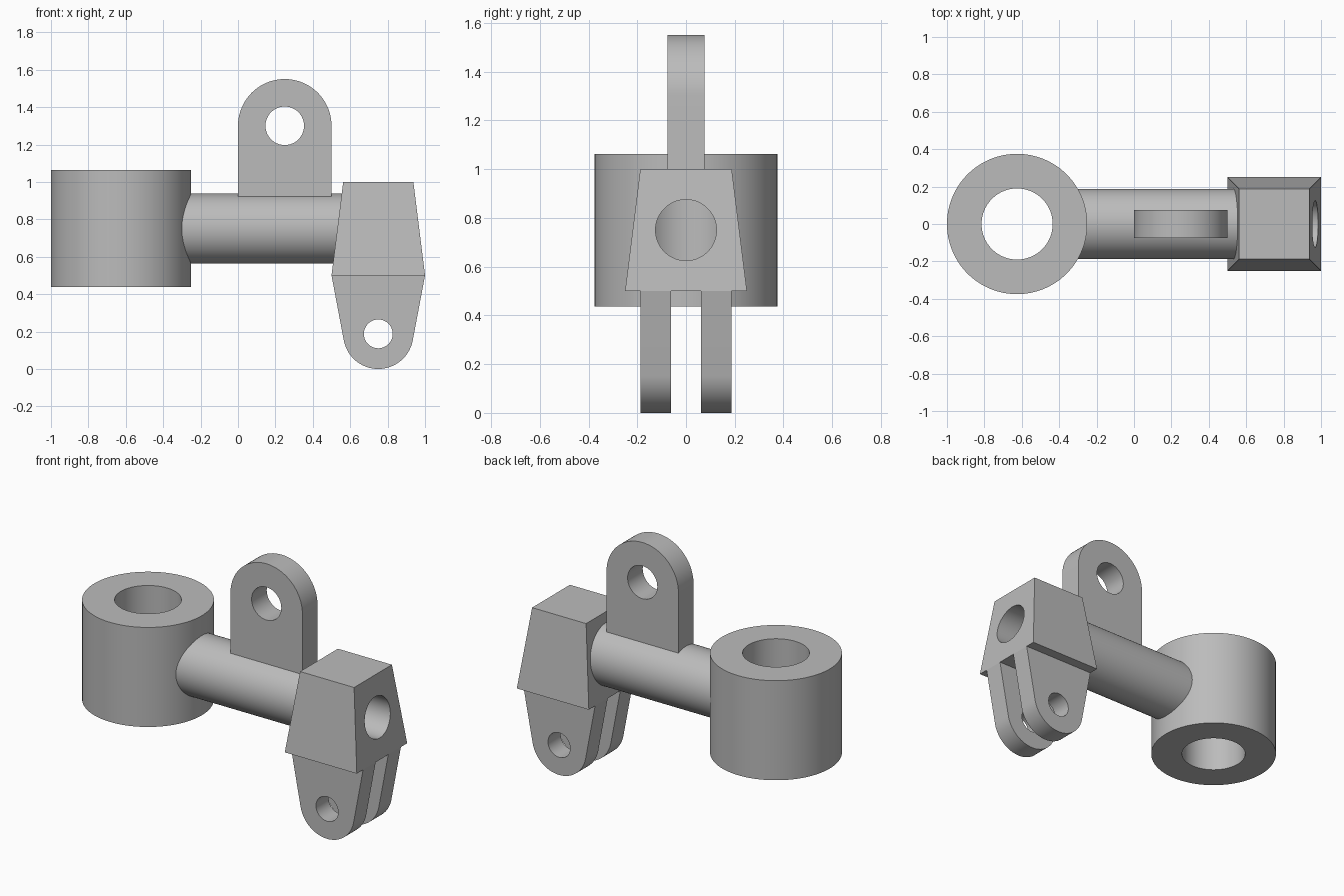
import bpy, bmesh, math
from mathutils import Matrix, Vector

cube = bpy.data.objects.get("Cube")
if cube:
    bpy.data.objects.remove(cube, do_unlink=True)

grey = bpy.data.materials.new("plain grey")
grey.use_nodes = True
colour = (0.5, 0.5, 0.5, 1)
grey.diffuse_color = colour
grey.node_tree.nodes["Principled BSDF"].inputs["Base Color"].default_value = colour


def make_object(name, bm):
    bmesh.ops.recalc_face_normals(bm, faces=bm.faces)
    mesh = bpy.data.meshes.new(name)
    bm.to_mesh(mesh)
    bm.free()
    mesh.materials.append(grey)
    obj = bpy.data.objects.new(name, mesh)
    bpy.context.collection.objects.link(obj)
    return obj


def cylinder(name, radius, start, end, segments=96):
    """Round bar between two points."""
    start, end = Vector(start), Vector(end)
    axis = end - start
    turn = axis.to_track_quat('Z', 'Y').to_matrix().to_4x4()
    bm = bmesh.new()
    bmesh.ops.create_cone(bm, cap_ends=True, segments=segments, radius1=radius,
                          radius2=radius, depth=axis.length,
                          matrix=Matrix.Translation((start + end) / 2) @ turn)
    return make_object(name, bm)


def plate(name, outline, y0, y1):
    """Outline in x and z, extruded along y."""
    bm = bmesh.new()
    face = bm.faces.new([bm.verts.new((x, y0, z)) for x, z in outline])
    moved = bmesh.ops.extrude_face_region(bm, geom=[face])["geom"]
    verts = [v for v in moved if isinstance(v, bmesh.types.BMVert)]
    bmesh.ops.translate(bm, verts=verts, vec=(0, y1 - y0, 0))
    return make_object(name, bm)


def arc(cx, cz, radius, a0, a1, steps=40):
    angles = [a0 + (a1 - a0) * i / steps for i in range(steps + 1)]
    return [(cx + radius * math.cos(a), cz + radius * math.sin(a)) for a in angles]


def cut(obj, *cutters):
    for cutter in cutters:
        mod = obj.modifiers.new("cut", 'BOOLEAN')
        mod.operation = 'DIFFERENCE'
        mod.solver = 'EXACT'
        mod.object = cutter
        bpy.context.view_layer.objects.active = obj
        bpy.ops.object.modifier_apply(modifier=mod.name)


# Cutters
AXIS_Z, COLLAR_X, PIN_X, PIN_Z, END_R = 0.75, -0.625, 0.75, 0.1875, 0.1875
collar_bore = cylinder("collar_bore_cutter", 0.19, (COLLAR_X, 0, 0), (COLLAR_X, 0, 2))
shaft_bore = cylinder("shaft_bore_cutter", 0.125, (COLLAR_X, 0, AXIS_Z), (1.2, 0, AXIS_Z))
lug_hole = cylinder("lug_hole_cutter", 0.103, (0.25, -1, 1.3), (0.25, 1, 1.3))
pin_hole = cylinder("pin_hole_cutter", 0.077, (PIN_X, -1, PIN_Z), (PIN_X, 1, PIN_Z))
cutters = [collar_bore, shaft_bore, lug_hole, pin_hole]

# Vertical collar and hollow shaft
collar = cylinder("collar", 0.375, (COLLAR_X, 0, 0.4375), (COLLAR_X, 0, 1.0625), 128)
cut(collar, collar_bore, shaft_bore)
shaft = cylinder("shaft", 0.1875, (-0.4, 0, AXIS_Z), (0.7, 0, AXIS_Z))
cut(shaft, collar_bore, shaft_bore)

# Upright lug with a rounded top
lug = plate("upper_lug", [(0, 0.9), (0.5, 0.9)] + arc(0.25, 1.3, 0.25, 0, math.pi),
            -0.075, 0.075)
cut(lug, lug_hole)

# Tapered end block
bm = bmesh.new()
bmesh.ops.create_cube(bm, size=1)
for v in bm.verts:
    half = 0.1875 if v.co.z > 0 else 0.25
    v.co = (PIN_X + math.copysign(half, v.co.x), math.copysign(half, v.co.y),
            AXIS_Z + v.co.z * 0.5)
block = make_object("end_block", bm)
cut(block, shaft_bore)

# Pair of fork prongs, sides tangent to the rounded tip
dx, dz = 0.25, 0.5 - PIN_Z
tangent = math.atan2(dz, dx) - math.acos(END_R / math.hypot(dx, dz))
outline = [(PIN_X - dx, 0.5)] + arc(PIN_X, PIN_Z, END_R, math.pi - tangent,
                                    2 * math.pi + tangent) + [(PIN_X + dx, 0.5)]
prongs = []
for name, y in (("front_prong", -0.1875), ("back_prong", 0.0625)):
    prong = plate(name, outline, y, y + 0.125)
    cut(prong, pin_hole)
    prongs.append(prong)

for cutter in cutters:
    bpy.data.objects.remove(cutter, do_unlink=True)

# Smooth the round surfaces, keep edges crisp
bpy.ops.object.select_all(action='DESELECT')
for obj in [collar, shaft, lug, block] + prongs:
    obj.select_set(True)
bpy.context.view_layer.objects.active = collar
bpy.ops.object.shade_smooth_by_angle(angle=math.radians(30))
